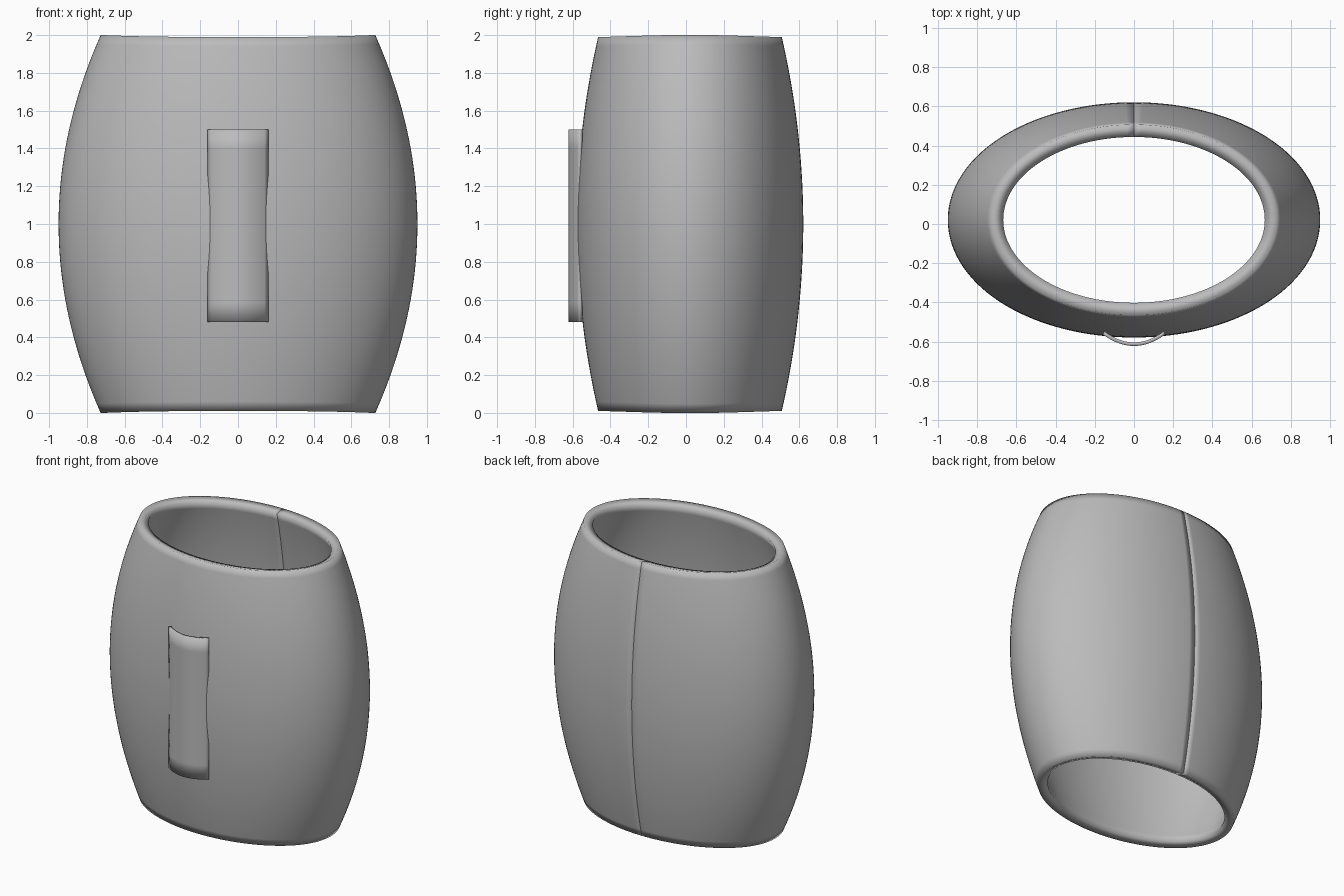
import bpy
import math

if "Cube" in bpy.data.objects:
    bpy.data.objects.remove(bpy.data.objects["Cube"])

grey = bpy.data.materials.new("soft grey")
grey.diffuse_color = (0.5, 0.5, 0.5, 1)
grey.use_nodes = True
grey.node_tree.nodes["Principled BSDF"].inputs["Base Color"].default_value = grey.diffuse_color


def thick_sheet(name, point, nu, nv, thickness):
    """Grid from point(u, v), thickened outward and smooth shaded."""
    verts = [point(i / nu, j / nv) for j in range(nv + 1) for i in range(nu + 1)]
    w = nu + 1
    faces = [(j * w + i, j * w + i + 1, (j + 1) * w + i + 1, (j + 1) * w + i)
             for j in range(nv) for i in range(nu)]
    mesh = bpy.data.meshes.new(name)
    mesh.from_pydata(verts, [], faces)
    mesh.polygons.foreach_set("use_smooth", [True] * len(faces))
    mesh.materials.append(grey)
    obj = bpy.data.objects.new(name, mesh)
    bpy.context.collection.objects.link(obj)
    mod = obj.modifiers.new("thickness", 'SOLIDIFY')
    mod.thickness = thickness
    mod.offset = 1
    return obj


# Bulging oval sleeve, open at both ends, with its seam at the back
def sleeve_point(u, v):
    a = math.pi / 2 + u * math.tau
    t = 2 * v - 1
    rx = 0.885 - 0.218 * t * t
    ry = 0.535 - 0.112 * t * t
    return (rx * math.cos(a), 0.021 + ry * math.sin(a), 1 + 0.975 * t)


# Curved strap on the front, ends sinking into the sleeve
def strap_point(u, v):
    s = 2 * u - 1
    return (0.15 * s, -0.604 + 0.056 * s * s, 0.48 + 1.02 * v)


thick_sheet("sleeve", sleeve_point, 128, 40, 0.065)
thick_sheet("front_strap", strap_point, 16, 10, 0.018)
